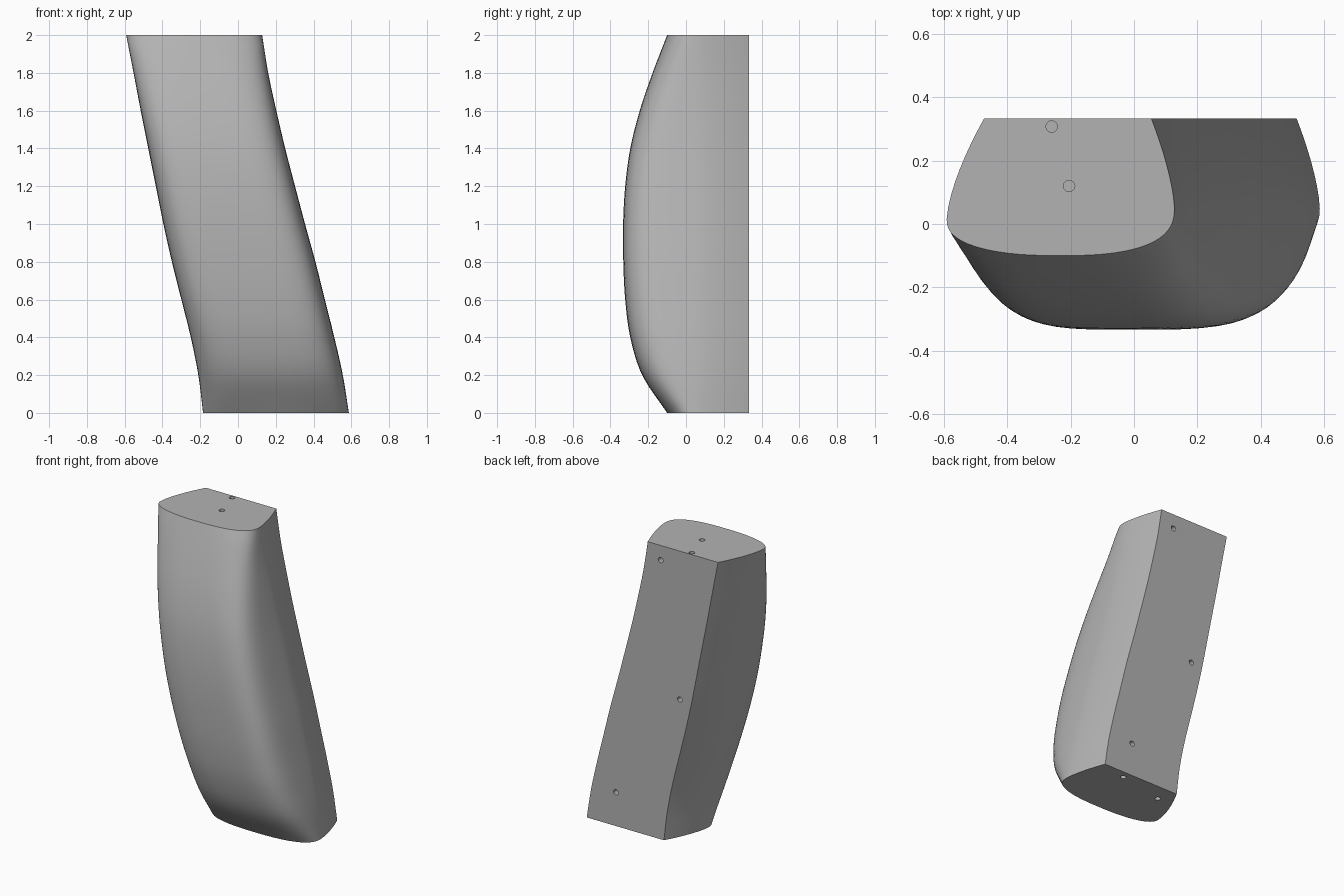
import bpy, bmesh, math
from mathutils import Vector

if "Cube" in bpy.data.objects:
    bpy.data.objects.remove(bpy.data.objects["Cube"])

# Profiles sampled at equal heights from z = 0 to z = 2
LEFT = [-0.185, -0.21, -0.25, -0.30, -0.35, -0.395, -0.435, -0.475, -0.515, -0.553, -0.592]
RIGHT = [0.587, 0.555, 0.51, 0.46, 0.41, 0.355, 0.302, 0.25, 0.203, 0.16, 0.128]
FRONT = [-0.10, -0.232, -0.295, -0.322, -0.332, -0.333, -0.322, -0.295, -0.245, -0.177, -0.10]
BACK_Y = 0.333
RINGS = 44


def sample(keys, t):
    """Smooth interpolation through evenly spaced keys, t in 0..1."""
    f = t * (len(keys) - 1)
    i = min(int(f), len(keys) - 2)
    u = f - i
    p1, p2 = keys[i], keys[i + 1]
    p0 = keys[i - 1] if i > 0 else 2 * p1 - p2
    p3 = keys[i + 2] if i + 2 < len(keys) else 2 * p2 - p1
    return p1 + 0.5 * u * (p2 - p0 + u * (2*p0 - 5*p1 + 4*p2 - p3 + u * (3*(p1 - p2) + p3 - p0)))


def section(t):
    """Outline at one height: flat back, tapering sides, rounded front."""
    xl, xr, yf = sample(LEFT, t), sample(RIGHT, t), sample(FRONT, t)
    mid, half = (xl + xr) / 2, (xr - xl) / 2
    n = 2.5 + 2.0 * max(0.0, math.sin(math.pi * t)) ** 0.6
    pts = []
    for k in range(8):                       # left side, back to widest
        s = 1 - k / 8
        pts.append((xl + 0.118 * s ** 1.5, 0.015 + (BACK_Y - 0.015) * s))
    for k in range(33):                      # rounded front
        a = math.pi * k / 32
        c, s = math.cos(a), max(0.0, math.sin(a))
        yw = 0.015 + 0.035 * k / 32
        x = mid - half * math.copysign(abs(c) ** (2 / n), c)
        pts.append((x, yw + (yf - yw) * s ** (2 / n)))
    for k in range(1, 9):                    # right side, widest to back
        s = k / 8
        pts.append((xr - 0.073 * s ** 1.5, 0.05 + (BACK_Y - 0.05) * s))
    return pts


material = bpy.data.materials.new("plain grey")
material.diffuse_color = (0.45, 0.45, 0.45, 1)
material.use_nodes = True
material.node_tree.nodes["Principled BSDF"].inputs["Base Color"].default_value = material.diffuse_color

# Curved body lofted through the sections
bm = bmesh.new()
rings = []
for i in range(RINGS + 1):
    t = i / RINGS
    rings.append([bm.verts.new((x, y, 2 * t)) for x, y in section(t)])
for a, b in zip(rings, rings[1:]):
    for j in range(len(a)):
        k = (j + 1) % len(a)
        bm.faces.new((a[j], a[k], b[k], b[j]))
bm.faces.new(rings[0])
bm.faces.new(rings[-1])
bmesh.ops.recalc_face_normals(bm, faces=bm.faces)
mesh = bpy.data.meshes.new("curved_body")
bm.to_mesh(mesh)
bm.free()
mesh.materials.append(material)
body = bpy.data.objects.new("curved_body", mesh)
bpy.context.collection.objects.link(body)

# Round mounting holes: position and drilling axis
HOLES = [((-0.26, 0.308, 2), 'z'), ((-0.205, 0.12, 2), 'z'),
         ((0.323, 0.28, 0), 'z'), ((-0.012, 0.214, 0), 'z'),
         ((-0.042, BACK_Y, 1.90), 'y'), ((-0.187, BACK_Y, 0.99), 'y'),
         ((0.294, BACK_Y, 0.23), 'y')]
cut = bmesh.new()
for pos, axis in HOLES:
    made = bmesh.ops.create_cone(cut, cap_ends=True, segments=24, radius1=0.018,
                                 radius2=0.018, depth=0.12)["verts"]
    if axis == 'y':
        for v in made:
            v.co = Vector((v.co.x, -v.co.z, v.co.y))
    bmesh.ops.translate(cut, verts=made, vec=pos)
cut_mesh = bpy.data.meshes.new("hole_cutter")
cut.to_mesh(cut_mesh)
cut.free()
cut_mesh.materials.append(material)
cutter = bpy.data.objects.new("hole_cutter", cut_mesh)
bpy.context.collection.objects.link(cutter)
cutter.hide_render = True
cutter.hide_viewport = True

drill = body.modifiers.new("holes", 'BOOLEAN')
drill.object = cutter
drill.operation = 'DIFFERENCE'
drill.solver = 'EXACT'

# Bake the drilled holes, then smooth the curves and keep the rims sharp
bpy.context.view_layer.objects.active = body
body.select_set(True)
bpy.ops.object.modifier_apply(modifier=drill.name)
bpy.data.objects.remove(cutter, do_unlink=True)
bpy.ops.object.shade_smooth_by_angle(angle=math.radians(30))
